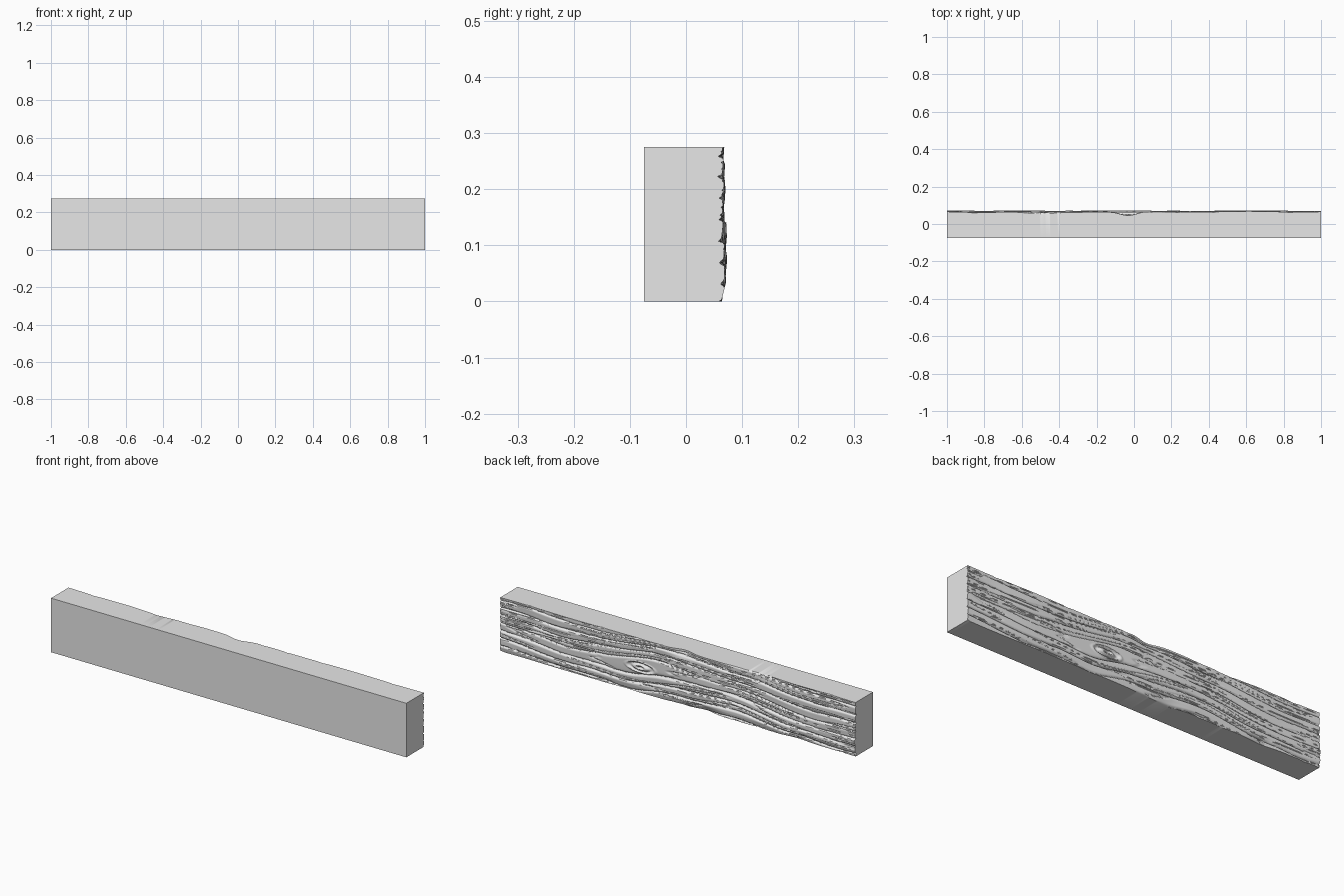
import bpy, bmesh, math, random
from mathutils import Vector, noise

if "Cube" in bpy.data.objects:
    bpy.data.objects.remove(bpy.data.objects["Cube"], do_unlink=True)

HALF, HEIGHT, FRONT = 1.0, 0.275, -0.075
KNOT_X, KNOT_Z = 0.21, 0.13
random.seed(4)
strand_lift = [random.uniform(-0.003, 0.003) for _ in range(24)]


def wobble(x, z, sx, sz, seed):
    return noise.noise(Vector((x * sx, z * sz, seed)))


def dent(x, z, cx, cz, wx, wz, depth):
    return depth * math.exp(-((x - cx) / wx) ** 2 - ((z - cz) / wz) ** 2)


def grain_depth(x, z):
    """Carved surface: strands that flow along the beam and part around a knot."""
    dx, dz = x - KNOT_X, z - KNOT_Z
    flow = dz - 0.018 * math.sin(-4 * dx) + 0.012 * wobble(x, z, 3, 5, 1.3)
    flow -= 0.012 * wobble(KNOT_X, KNOT_Z, 3, 5, 1.3)
    lens = 0.03 * math.exp(-(dx / 0.24) ** 2 - (flow / 0.12) ** 2)
    flow -= lens * math.tanh(flow / 0.032)

    # Rounded strands separated by narrow grooves of varying depth
    level = flow * 25 + 0.5 + 0.35 * wobble(x, z, 4, 8, 7.7)
    index = math.floor(level)
    t = level - index
    edge = abs(2 * t - 1)
    groove = 0.009 + 0.008 * wobble(x, index, 3, 1.37, 3.1)
    y = 0.068 + 0.004 * wobble(x, z, 4, 9, 5.5)
    y += strand_lift[index % 24] * (1 - edge ** 6) + 0.003 * (t - 0.5)
    y -= max(groove, 0.002) * edge ** 7

    # Fine secondary cracks
    crack = abs(wobble(x, flow, 2.2, 55, 9.2))
    y -= 0.004 * max(0, 1 - crack / 0.09)

    # Oval rings of the knot
    ring = math.hypot(dx / 0.075, dz / 0.024)
    if ring < 1.25:
        y = 0.066 - 0.006 * math.cos(ring * 8) * min(1, (1.25 - ring) * 4)

    # Worn hollows at the top and bottom edges
    y -= dent(x, z, -0.03, HEIGHT, 0.06, 0.03, 0.02)
    y -= dent(x, z, -0.5, HEIGHT, 0.08, 0.03, 0.006)
    y -= dent(x, z, -0.15, 0, 0.08, 0.035, 0.012)
    y -= dent(x, z, -0.68, 0, 0.07, 0.03, 0.01)
    y -= 0.006 * max(0, 1 - z / 0.03)
    return min(y, 0.075)


# Carved back face
bm = bmesh.new()
bmesh.ops.create_grid(bm, x_segments=340, y_segments=100, size=1)
for v in bm.verts:
    x, z = v.co.x * HALF, (v.co.y + 1) / 2 * HEIGHT
    v.co = (x, grain_depth(x, z), z)

# Flat sides and front
rim = [e for e in bm.edges if e.is_boundary]
sides = bmesh.ops.extrude_edge_only(bm, edges=rim)["geom"]
for v in sides:
    if isinstance(v, bmesh.types.BMVert):
        v.co.y = FRONT
front_edges = [e for e in bm.edges if e.is_boundary]
bmesh.ops.contextual_create(bm, geom=front_edges)
bmesh.ops.recalc_face_normals(bm, faces=bm.faces)

mesh = bpy.data.meshes.new("wooden_beam")
bm.to_mesh(mesh)
bm.free()
beam = bpy.data.objects.new("wooden_beam", mesh)
bpy.context.collection.objects.link(beam)

# Plain grey finish
grey = bpy.data.materials.new("light grey")
grey.use_nodes = True
grey.diffuse_color = (0.8, 0.8, 0.8, 1)
grey.node_tree.nodes["Principled BSDF"].inputs["Base Color"].default_value = (0.8, 0.8, 0.8, 1)
mesh.materials.append(grey)

bpy.ops.object.select_all(action="DESELECT")
beam.select_set(True)
bpy.context.view_layer.objects.active = beam
bpy.ops.object.shade_smooth_by_angle(angle=math.radians(35))
